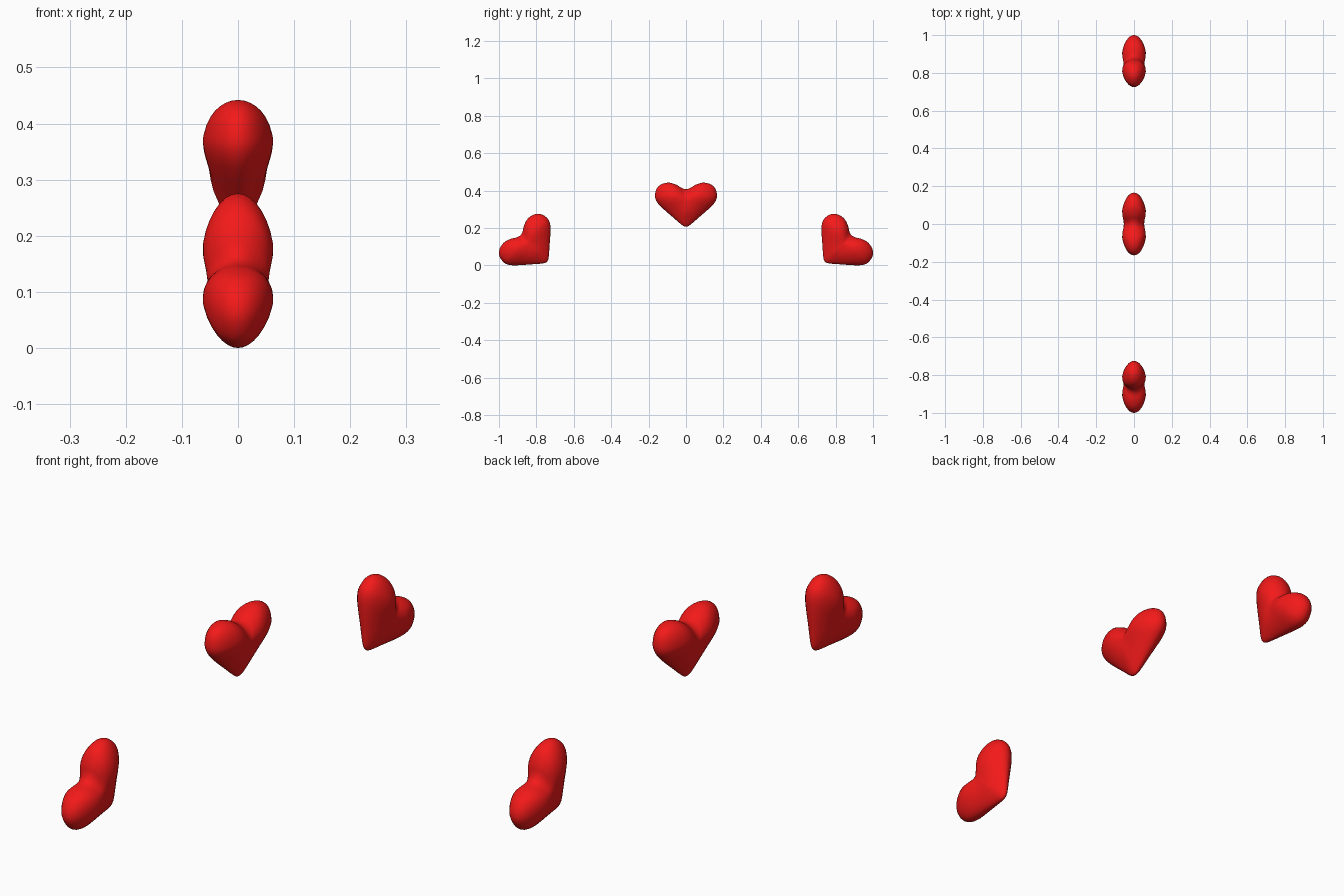
import bpy, bmesh, math
from mathutils import Matrix, Vector

if "Cube" in bpy.data.objects:
    bpy.data.objects.remove(bpy.data.objects["Cube"])

red = bpy.data.materials.new("red")
red.diffuse_color = (0.9, 0.01, 0.01, 1)
red.use_nodes = True
red.node_tree.nodes["Principled BSDF"].inputs["Base Color"].default_value = red.diffuse_color

# Right half of the heart outline (y, z), from tip to notch
HALF = [(0, .207), (.022, .216), (.07, .257), (.125, .305), (.155, .338), (.166, .37),
        (.157, .41), (.13, .434), (.09, .442), (.05, .43), (.022, .413), (0, .407)]
CENTRE = Vector((0, .34))


def smooth_outline(steps=4):
    pts = [Vector(p) for p in HALF + [(-y, z) for y, z in HALF[-2:0:-1]]]
    n, out = len(pts), []
    for i in range(n):
        a, b, c, d = (pts[(i + k) % n] for k in (-1, 0, 1, 2))
        for j in range(steps):
            t = j / steps
            out.append(0.5 * (2 * b + (c - a) * t + (2 * a - 5 * b + 4 * c - d) * t * t
                              + (3 * b - a - 3 * c + d) * t ** 3))
    return out


def thickness(p):
    # Thin at the tip, full at the lobes, with a dip below the notch
    t = min(.03 + .26 * max(p.y - .207, 0), .0715)
    ramp = min(max((p.y - .28) / .14, 0), 1)
    return t * (1 - .4 * ramp * math.exp(-(p.x / .045) ** 2))


def heart(name, angle=0, side=0):
    bm = bmesh.new()
    outline = smooth_outline()
    n, rings = len(outline), 20
    loops = []
    for r in range(1, rings):
        a = math.pi * r / rings
        s, c = math.sin(a), math.cos(a)
        row = []
        for o in outline:
            p = CENTRE + (o - CENTRE) * s
            row.append(bm.verts.new((c * thickness(p), p.x, p.y)))
        loops.append(row)
    for lo, hi in zip(loops, loops[1:]):
        for i in range(n):
            j = (i + 1) % n
            bm.faces.new((lo[i], lo[j], hi[j], hi[i]))
    for row, sgn in ((loops[0], 1), (loops[-1], -1)):
        pole = bm.verts.new((sgn * thickness(CENTRE), CENTRE.x, CENTRE.y))
        for i in range(n):
            bm.faces.new((pole, row[i], row[(i + 1) % n]))
    # Tilt outer hearts outward and rest them on the floor at the ends
    if side:
        bm.transform(Matrix.Rotation(angle, 4, 'X'))
        low = min(v.co.z for v in bm.verts)
        end = max(side * v.co.y for v in bm.verts)
        bm.transform(Matrix.Translation((0, side * (1 - end), -low)))
    bmesh.ops.recalc_face_normals(bm, faces=bm.faces)
    for f in bm.faces:
        f.smooth = True
    me = bpy.data.meshes.new(name)
    bm.to_mesh(me)
    bm.free()
    me.materials.append(red)
    bpy.context.collection.objects.link(bpy.data.objects.new(name, me))


heart("middle_heart")
heart("right_heart", math.radians(-45), 1)
heart("left_heart", math.radians(45), -1)
